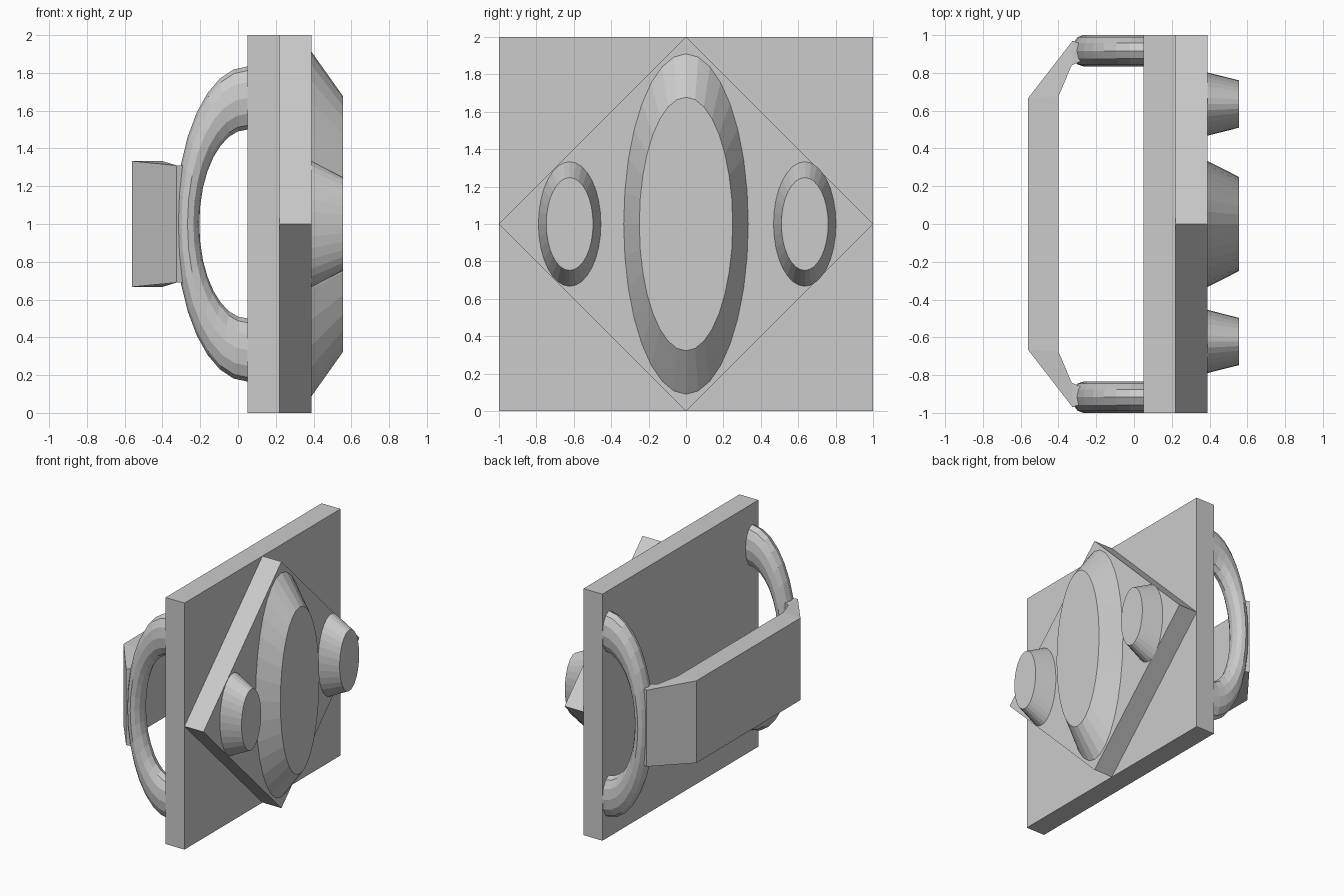
import bpy, bmesh, math

if "Cube" in bpy.data.objects:
    bpy.data.objects.remove(bpy.data.objects["Cube"])

grey = bpy.data.materials.new("light_grey")
grey.diffuse_color = (0.6, 0.6, 0.6, 1)
grey.use_nodes = True
grey.node_tree.nodes["Principled BSDF"].inputs["Base Color"].default_value = grey.diffuse_color


def finish(name, bm):
    bmesh.ops.recalc_face_normals(bm, faces=bm.faces)
    mesh = bpy.data.meshes.new(name)
    bm.to_mesh(mesh)
    bm.free()
    mesh.materials.append(grey)
    obj = bpy.data.objects.new(name, mesh)
    bpy.context.collection.objects.link(obj)
    return obj


def loft(name, rings):
    """Skin a list of closed point rings and cap both ends."""
    bm = bmesh.new()
    rows = [[bm.verts.new(p) for p in r] for r in rings]
    n = len(rows[0])
    for a, b in zip(rows, rows[1:]):
        for i in range(n):
            j = (i + 1) % n
            bm.faces.new((a[i], a[j], b[j], b[i]))
    bm.faces.new(rows[0][::-1])
    bm.faces.new(rows[-1])
    return finish(name, bm)


def ellipse(x, y, ry, rz, n):
    return [(x, y + ry * math.sin(2 * math.pi * i / n),
             1 + rz * math.cos(2 * math.pi * i / n)) for i in range(n)]


# Square back plate and diamond front plate
square = [(-1, 0), (1, 0), (1, 2), (-1, 2)]
diamond = [(0, 0), (1, 1), (0, 2), (-1, 1)]
loft("back_plate", [[(x, y, z) for y, z in square] for x in (0.05, 0.22)])
loft("diamond_plate", [[(x, y, z) for y, z in diamond] for x in (0.22, 0.39)])

# Tapered oval bosses
for name, y, ry, rz in (("centre_boss", 0, 0.333, 0.91),
                        ("left_boss", -0.622, 0.167, 0.333),
                        ("right_boss", 0.635, 0.167, 0.333)):
    loft(name, [ellipse(0.39, y, ry, rz, 32),
                ellipse(0.555, y, ry * 0.75, rz * 0.745, 32)])

# Half-oval ring handles behind the plate
for name, yc in (("left_ring", -0.917), ("right_ring", 0.917)):
    rings = []
    for k in range(17):
        t = -math.pi / 2 + math.pi * k / 16
        row = []
        for i in range(12):
            p = 2 * math.pi * i / 12
            c = math.cos(p)
            row.append((0.05 - (0.3175 + 0.0625 * c) * math.cos(t),
                        yc + 0.083 * math.sin(p),
                        1 + (0.667 + 0.167 * c) * math.sin(t)))
        rings.append(row)
    loft(name, rings)

# Grip strap with bent ends: (outer x, outer y, inner x, inner y, half height)
half = [(-0.56, 0.667, -0.40, 0.675, 0.333),
        (-0.325, 0.97, -0.33, 0.84, 0.31),
        (-0.285, 0.955, -0.285, 0.86, 0.31)]
stations = [(a, -b, c, -d, h) for a, b, c, d, h in half[::-1]] + half
loft("grip_strap", [[(a, b, 1 - h), (a, b, 1 + h), (c, d, 1 + h), (c, d, 1 - h)]
                    for a, b, c, d, h in stations])
